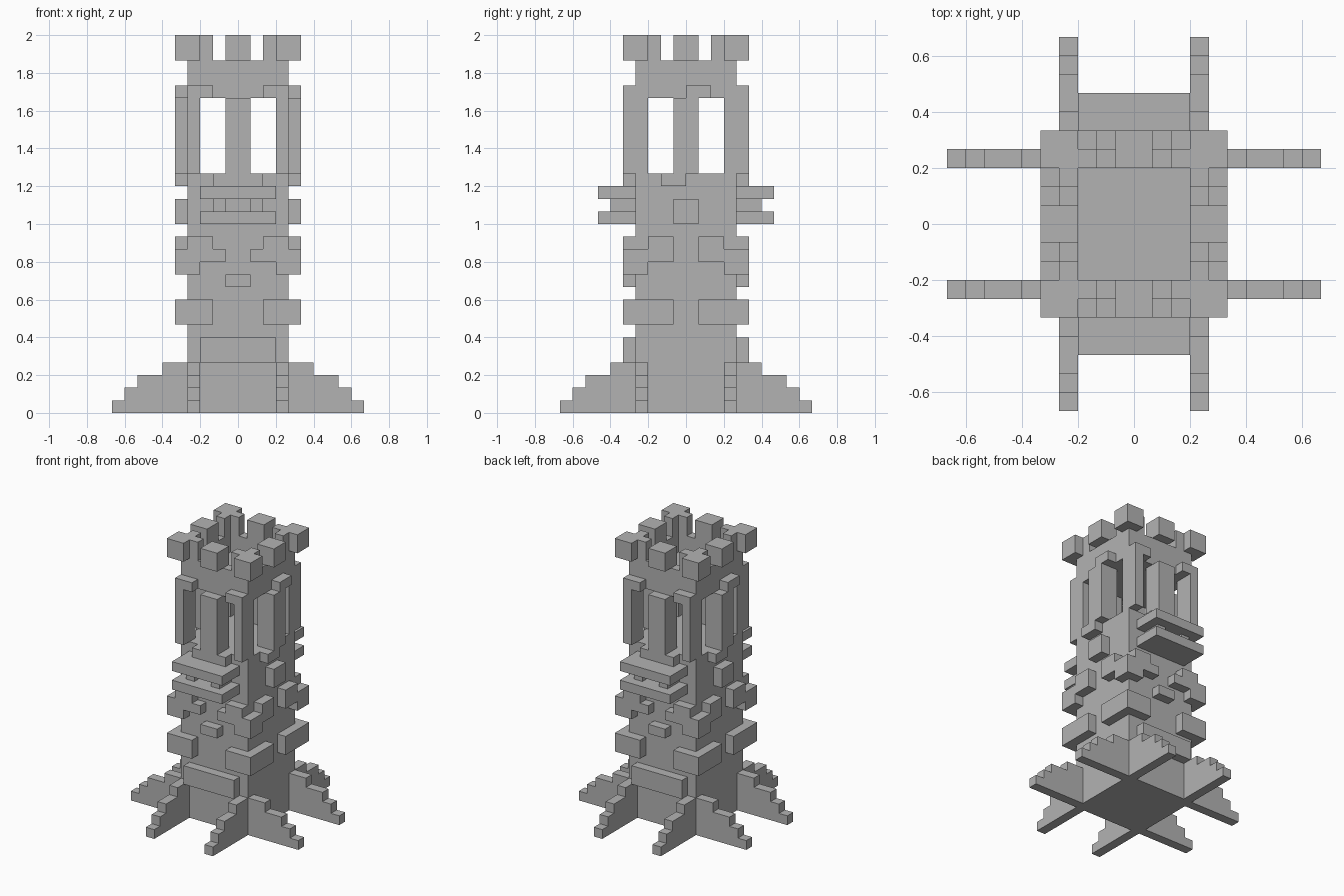
import bpy
import bmesh

U = 2 / 30  # one block

cube = bpy.data.objects.get("Cube")
if cube:
    bpy.data.objects.remove(cube, do_unlink=True)

stone = bpy.data.materials.new("grey_stone")
stone.use_nodes = True
GREY = (0.45, 0.45, 0.45, 1)
stone.diffuse_color = GREY
stone.node_tree.nodes["Principled BSDF"].inputs["Base Color"].default_value = GREY

ONE = [(1, 1)]
FRONT_BACK = [(1, 1), (1, -1)]
SIDES = [(1, 1), (-1, 1)]
TURNED = [(1, 1), (-1, -1)]
CORNERS = [(1, 1), (-1, 1), (1, -1), (-1, -1)]


def part(name, boxes, copies=ONE):
    """Boxes are (x range, y range, z range) in blocks, repeated with flipped signs."""
    bm = bmesh.new()
    for sx, sy in copies:
        for xr, yr, zr in boxes:
            xs = sorted(sx * v for v in xr)
            ys = sorted(sy * v for v in yr)
            verts = bmesh.ops.create_cube(bm, size=1)["verts"]
            for v in verts:
                v.co = [U * (r[0] if c < 0 else r[1]) for c, r in zip(v.co, (xs, ys, zr))]
    mesh = bpy.data.meshes.new(name)
    bm.to_mesh(mesh)
    bm.free()
    mesh.materials.append(stone)
    obj = bpy.data.objects.new(name, mesh)
    bpy.context.collection.objects.link(obj)
    return obj


# Shaft, open lookout room and parapet
part("tower_shaft", [((-4, 4), (-4, 4), (0, 19))])
part("lookout_corner_pillar", [((3, 4), (3, 4), (19, 25))], CORNERS)
part("lookout_ceiling", [((-4, 4), (-4, 4), (25, 26))])
part("parapet_front_back", [((-4, 4), (3, 4), (26, 28))], FRONT_BACK)
part("parapet_sides", [((3, 4), (-3, 3), (26, 28))], SIDES)

# Stepped fins around the foot
steps = [((4, 6), 4), ((6, 8), 3), ((8, 9), 2), ((9, 10), 1)]
part("side_buttress", [(r, (3, 4), (0, h)) for r, h in steps], CORNERS)
part("front_back_buttress", [((3, 4), r, (0, h)) for r, h in steps], CORNERS)

# Raised stonework on the shaft
part("base_plate", [((-3, 3), (4, 5), (4, 6))], FRONT_BACK)
part("lower_quoin", [((2, 5), (4, 5), (7, 9)), ((4, 5), (1, 4), (7, 9))], CORNERS)
part("small_stone", [((-1, 1), (4, 5), (10, 11))], FRONT_BACK)
part("upper_quoin", [
    ((3, 5), (4, 5), (11, 12)), ((4, 5), (3, 4), (11, 12)),
    ((1, 5), (4, 5), (12, 13)), ((4, 5), (1, 4), (12, 13)),
    ((2, 4), (4, 5), (13, 14)), ((4, 5), (1, 3), (13, 14)),
], CORNERS)
part("side_stone", [((4, 5), (-1, 1), (15, 17))], SIDES)

# Balconies
part("balcony_slabs", [((-3, 3), (4, 7), (z, z + 1)) for z in (15, 17)], FRONT_BACK)
part("balcony_post", [((1, 2), (4, 6), (16, 17))], CORNERS)

# Window surrounds
part("front_back_mullion", [((-1, 1), (3, 5), (19, 25))], FRONT_BACK)
part("front_back_sill", [((-2, 2), (4, 5), (18, 19))], FRONT_BACK)
part("window_jamb", [((3, 4), (4, 5), (19, 25)), ((2, 4), (4, 5), (25, 26))], CORNERS)
part("side_mullion", [((3, 5), (-1, 1), (19, 25))], SIDES)
part("side_sill_and_cap", [((4, 5), (-2, 0), (18, 19)), ((4, 5), (0, 2), (25, 26))], TURNED)

# Battlements
part("corner_merlon", [
    ((3, 5), (3, 5), (28, 30)),
    ((2, 3), (3, 4), (28, 30)),
    ((3, 4), (2, 3), (28, 30)),
], CORNERS)
part("front_back_merlon", [((-1, 1), (3, 5), (28, 30))], FRONT_BACK)
part("side_merlon", [((3, 5), (-1, 1), (28, 30))], SIDES)
